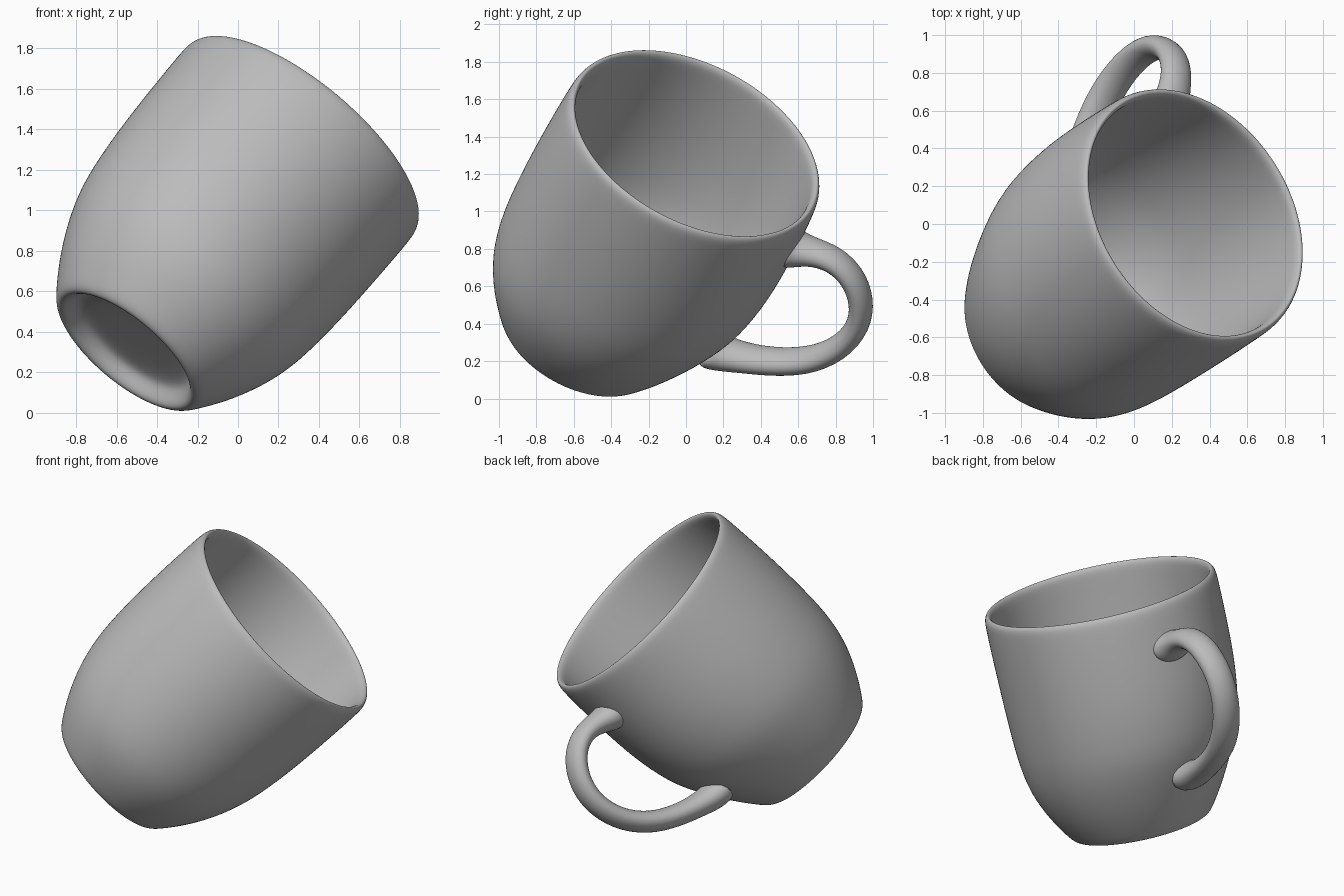
import bpy, bmesh
from math import cos, sin, pi
from mathutils import Vector, Matrix

if "Cube" in bpy.data.objects:
    bpy.data.objects.remove(bpy.data.objects["Cube"])

# One plain glaze
glaze = bpy.data.materials.new("grey_glaze")
glaze.use_nodes = True
GREY = (0.5, 0.5, 0.5, 1)
glaze.diffuse_color = GREY
glaze.node_tree.nodes["Principled BSDF"].inputs["Base Color"].default_value = GREY

# Tilted frame: local z is the mug axis, local y points to the handle
axis = Vector((0.594, 0.38, 0.708)).normalized()
out = Vector((0.05, 0.88, -0.475))
out = (out - axis * out.dot(axis)).normalized()
side = out.cross(axis)
frame = Matrix((side, out, axis)).transposed().to_4x4()
frame.translation = (0.32, 0.05, 1.36)


def loft(name, rings):
    """Skin a list of closed rings, cap both ends and smooth the result."""
    bm = bmesh.new()
    loops = [[bm.verts.new(p) for p in ring] for ring in rings]
    n = len(loops[0])
    for a, b in zip(loops, loops[1:]):
        for i in range(n):
            j = (i + 1) % n
            bm.faces.new((a[i], a[j], b[j], b[i]))
    bm.faces.new(loops[0][::-1])
    bm.faces.new(loops[-1])
    bmesh.ops.recalc_face_normals(bm, faces=bm.faces[:])
    for f in bm.faces:
        f.smooth = True
    mesh = bpy.data.meshes.new(name)
    bm.to_mesh(mesh)
    bm.free()
    mesh.materials.append(glaze)
    obj = bpy.data.objects.new(name, mesh)
    bpy.context.collection.objects.link(obj)
    obj.matrix_world = frame
    sub = obj.modifiers.new("smooth", "SUBSURF")
    sub.levels = sub.render_levels = 2
    return obj


# Body: turned profile (height below rim, radius) from foot hollow to inner floor
profile = [
    (-1.41, 0.04), (-1.41, 0.29), (-1.43, 0.345), (-1.485, 0.375),
    (-1.51, 0.405), (-1.495, 0.44), (-1.44, 0.48), (-1.32, 0.557),
    (-1.16, 0.635), (-1.0, 0.687), (-0.85, 0.715), (-0.6, 0.735),
    (-0.3, 0.738), (-0.07, 0.735), (-0.015, 0.73), (0.01, 0.708),
    (-0.015, 0.686), (-0.07, 0.685), (-0.3, 0.69), (-0.6, 0.687),
    (-0.85, 0.668), (-1.0, 0.64), (-1.15, 0.585), (-1.27, 0.50),
    (-1.33, 0.38), (-1.35, 0.2), (-1.35, 0.04),
]


def turned_ring(h, r, n=40):
    # hand-thrown shape: slightly oval belly, foot set off-centre from the rim
    oval = 0.02 * sin(pi * min(max(-h, 0) / 1.5, 1))
    drift = min(max(-h - 0.5, 0) / 0.7, 1) ** 2
    return [(r * (1 - oval) * cos(2 * pi * i / n) + 0.03 * drift,
             r * (1 + oval) * sin(2 * pi * i / n) - 0.06 * drift, h)
            for i in range(n)]


loft("mug_body", [turned_ring(h, r) for h, r in profile])

# Handle: (distance from axis, height, tube scale), flared where it joins the body
path = [
    (0.70, -0.285, 1.7), (0.745, -0.275, 1.3), (0.82, -0.24, 1.0),
    (0.94, -0.205, 0.92), (1.08, -0.245, 0.92), (1.19, -0.365, 0.92),
    (1.235, -0.52, 0.92), (1.2, -0.71, 0.95), (1.08, -0.89, 1.0),
    (0.90, -1.015, 1.0), (0.75, -1.085, 1.08), (0.645, -1.125, 1.3),
    (0.57, -1.135, 1.65),
]
centres = [Vector((0, d, h)) for d, h, s in path]
rings = []
for k, (c, (d, h, s)) in enumerate(zip(centres, path)):
    tangent = centres[min(k + 1, len(path) - 1)] - centres[max(k - 1, 0)]
    if k == 0:
        tangent = Vector((0, 1, 0))
    if k == len(path) - 1:
        tangent = Vector((0, -0.94, 0.35))
    across = Vector((1, 0, 0))
    normal = tangent.normalized().cross(across)
    rings.append([c + across * (0.1 * s * cos(2 * pi * i / 12))
                  + normal * (0.072 * s * sin(2 * pi * i / 12)) for i in range(12)])
loft("handle", rings)
